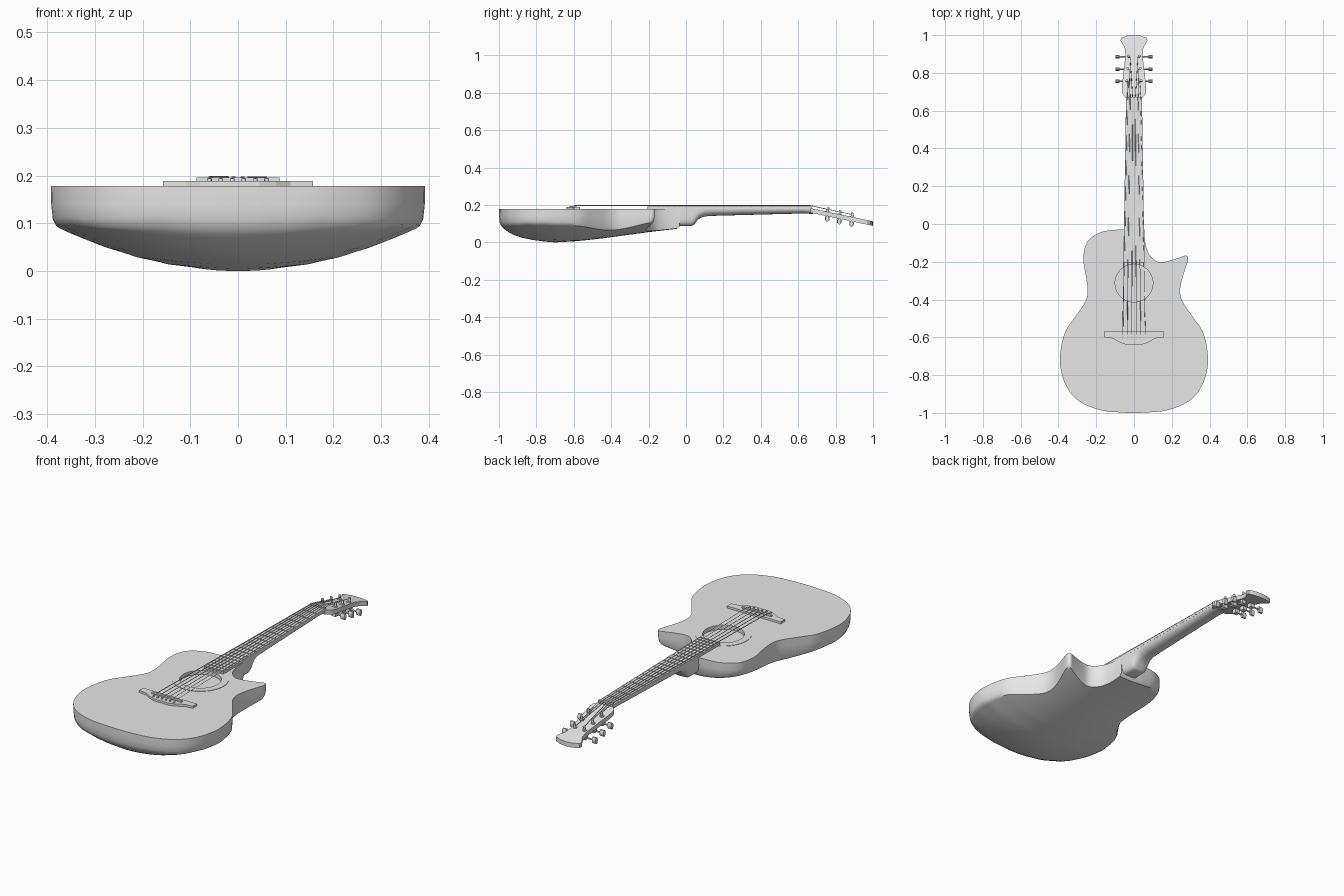
import bpy, bmesh, math
from mathutils import Vector

if "Cube" in bpy.data.objects:
    bpy.data.objects.remove(bpy.data.objects["Cube"], do_unlink=True)

grey = bpy.data.materials.new("plain_grey")
grey.use_nodes = True
grey.diffuse_color = (0.8, 0.8, 0.8, 1)
grey.node_tree.nodes["Principled BSDF"].inputs["Base Color"].default_value = (0.8, 0.8, 0.8, 1)


def smooth(ob, angle=35):
    bpy.ops.object.select_all(action='DESELECT')
    ob.select_set(True)
    bpy.context.view_layer.objects.active = ob
    bpy.ops.object.shade_smooth_by_angle(angle=math.radians(angle))


def finish(name, bm, shade=True):
    bmesh.ops.recalc_face_normals(bm, faces=bm.faces)
    me = bpy.data.meshes.new(name)
    bm.to_mesh(me)
    bm.free()
    me.materials.append(grey)
    ob = bpy.data.objects.new(name, me)
    bpy.context.collection.objects.link(ob)
    if shade:
        smooth(ob)
    return ob


def loft(name, rings, shade=True):
    """Skin a list of equal closed rings and cap both ends."""
    bm = bmesh.new()
    vs = [[bm.verts.new(p) for p in ring] for ring in rings]
    n = len(vs[0])
    for a, b in zip(vs, vs[1:]):
        for i in range(n):
            j = (i + 1) % n
            bm.faces.new((a[i], a[j], b[j], b[i]))
    bm.faces.new(vs[0])
    bm.faces.new(vs[-1])
    return finish(name, bm, shade)


def box(name, x0, x1, y0, y1, z0, z1):
    ring = [(x0, y0), (x1, y0), (x1, y1), (x0, y1)]
    return loft(name, [[(x, y, z) for x, y in ring] for z in (z0, z1)], False)


def rod(name, a, b, r, scale=(1, 1), sides=12):
    """Cylinder from a to b, optionally with an oval section."""
    a, b = Vector(a), Vector(b)
    q = (b - a).to_track_quat('Z', 'Y')
    ang = [2 * math.pi * i / sides for i in range(sides)]
    sec = [q @ Vector((r * scale[0] * math.cos(t), r * scale[1] * math.sin(t), 0)) for t in ang]
    return loft(name, [[p + v for v in sec] for p in (a, b)])


def spline(pts, steps=4):
    """Closed smooth curve through 2D points."""
    P, out, n = [Vector(p) for p in pts], [], len(pts)
    for i in range(n):
        p0, p1, p2, p3 = (P[(i + k) % n] for k in (-1, 0, 1, 2))
        for s in range(steps):
            t = s / steps
            out.append(0.5 * (2 * p1 + (p2 - p0) * t + (2 * p0 - 5 * p1 + 4 * p2 - p3) * t * t
                              + (3 * p1 - p0 - 3 * p2 + p3) * t ** 3))
    return out


def lerp_table(table, y):
    for (y0, z0), (y1, z1) in zip(table, table[1:]):
        if y <= y1:
            return z0 + (z1 - z0) * max(0, (y - y0) / (y1 - y0))
    return table[-1][1]


# --- Body: cutaway outline with a bowl-shaped back
TOP = 0.178
lower = [(0.257, -0.41), (0.31, -0.49), (0.362, -0.566), (0.387, -0.66), (0.39, -0.757),
         (0.357, -0.862), (0.288, -0.94), (0.18, -0.985), (0.08, -0.997)]
outline = [(-0.18, -0.045), (-0.1, -0.031), (-0.04, -0.03), (0.03, -0.03), (0.053, -0.03),
           (0.055, -0.036), (0.06, -0.1), (0.08, -0.16), (0.125, -0.2), (0.177, -0.197),
           (0.24, -0.178), (0.272, -0.167), (0.285, -0.175), (0.284, -0.2), (0.255, -0.29),
           (0.244, -0.355)]
outline += lower + [(0, -1.0)] + [(-x, y) for x, y in reversed(lower)]
outline += [(-0.246, -0.355), (-0.252, -0.29), (-0.268, -0.185), (-0.248, -0.095)]
outline = spline(outline)
spine = [(-1, 0.1), (-0.97, 0.07), (-0.94, 0.048), (-0.9, 0.03), (-0.8, 0.009), (-0.7, 0.0),
         (-0.58, 0.007), (-0.46, 0.02), (-0.2, 0.055), (-0.03, 0.075)]
centre = Vector((0, -0.6))


def body_ring(s, lift=None, z=None):
    ring = []
    for p in outline:
        x, y = centre + (p - centre) * s
        h = z if z is not None else min(0.125, lerp_table(spine, y) + 0.64 * x * x + lift)
        ring.append((x, y, h))
    return ring


rings = [body_ring(1, z=TOP), body_ring(0.998, z=0.14), body_ring(0.99, lift=0.012)]
rings += [body_ring(s, lift=0) for s in (0.97, 0.94, 0.9, 0.82, 0.7, 0.55, 0.4, 0.25, 0.12, 0.02)]
body = loft("body", rings, False)

# Sound hole cut into the top
hole = rod("sound_hole_cutter", (0, -0.313, TOP - 0.02), (0, -0.313, 0.3), 0.1, sides=48)
hole.hide_render = True
cut = body.modifiers.new("sound_hole", 'BOOLEAN')
cut.operation = 'DIFFERENCE'
cut.object = hole
bpy.ops.object.select_all(action='DESELECT')
body.select_set(True)
bpy.context.view_layer.objects.active = body
bpy.ops.object.modifier_apply(modifier=cut.name)
bpy.data.objects.remove(hole, do_unlink=True)
smooth(body, 40)

# Thin ring around the sound hole
bm = bmesh.new()
N = 48
loops = [[bm.verts.new((r * math.cos(2 * math.pi * i / N), -0.313 + r * math.sin(2 * math.pi * i / N), z))
          for i in range(N)] for r, z in ((0.1, TOP), (0.1, TOP + 0.002), (0.135, TOP + 0.002), (0.135, TOP))]
for k in range(4):
    a, b = loops[k], loops[(k + 1) % 4]
    for i in range(N):
        j = (i + 1) % N
        bm.faces.new((a[i], a[j], b[j], b[i]))
finish("rosette", bm)

# --- Bridge and saddle
half = [(0.157, -0.566), (0.157, -0.6), (0.11, -0.606), (0.08, -0.625), (0.045, -0.638)]
shape = half + [(-x, y) for x, y in reversed(half)]
loft("bridge", [[(x, y, z) for x, y in shape] for z in (TOP, 0.189)], False)
box("saddle", -0.087, 0.087, -0.598, -0.586, 0.187, 0.196)


# --- Neck with heel: U-shaped sections along y
def half_width(y):
    return 0.042 + (0.67 - y) * 0.016


neck = []
for y, bottom, power in [(-0.05, 0.088, 0.45), (0.03, 0.088, 0.45), (0.045, 0.095, 0.5), (0.058, 0.115, 0.6),
                         (0.075, 0.13, 0.75), (0.1, 0.139, 0.9), (0.14, 0.142, 0.9), (0.4, 0.149, 0.9),
                         (0.63, 0.155, 0.9), (0.68, 0.152, 0.8)]:
    w, top = half_width(y), 0.184 if y < 0.66 else 0.18
    ring = []
    for i in range(17):
        t = math.pi * i / 16
        c, s = math.cos(t), max(0, math.sin(t))
        ring.append((w * math.copysign(abs(c) ** power, c), y, top - (top - bottom) * s ** power))
    neck.append(ring)
loft("neck", neck)

# Fretboard, nut and frets
board = [(-half_width(-0.205), -0.205), (half_width(-0.205), -0.205),
         (half_width(0.665), 0.665), (-half_width(0.665), 0.665)]
loft("fretboard", [[(x, y, z) for x, y in board] for z in (TOP, 0.191)], False)
box("nut", -0.042, 0.042, 0.66, 0.672, 0.178, 0.196)
for n in range(1, 21):
    y = -0.592 + 1.257 * 2 ** (-n / 12)
    w = half_width(y)
    box(f"fret_{n}", -w, w, y - 0.002, y + 0.002, 0.19, 0.1935)


# --- Headstock: tilted plate with a flared end
def head_z(y):
    return 0.182 - 0.21 * (y - 0.67)


half = [(0.042, 0.665), (0.062, 0.69), (0.065, 0.72), (0.058, 0.78), (0.05, 0.85), (0.045, 0.9),
        (0.05, 0.935), (0.072, 0.972), (0.068, 0.985), (0.035, 0.997)]
shape = half + [(0, 1.0)] + [(-x, y) for x, y in reversed(half)]
loft("headstock", [[(x, y, head_z(y) - d) for x, y in shape] for d in (0, 0.024)])

# Tuners: post, gear case, shaft and oval button
for side, label in ((1, "left"), (-1, "right")):
    for k, y in enumerate((0.755, 0.82, 0.885)):
        z = head_z(y)
        x = side * (0.038 - 0.005 * k)
        tag = f"{label}_{k + 1}"
        rod("tuner_post_" + tag, (x, y, z - 0.03), (x, y + 0.005, z + 0.022), 0.0065)
        rod("tuner_washer_" + tag, (x, y, z - 0.002), (x, y, z + 0.004), 0.011)
        box("tuner_case_" + tag, x - 0.012, x + 0.012, y - 0.012, y + 0.012, z - 0.046, z - 0.022)
        rod("tuner_shaft_" + tag, (x, y, z - 0.037), (side * 0.08, y, z - 0.037), 0.004)
        rod("tuner_button_" + tag, (side * 0.076, y, z - 0.037), (side * 0.098, y, z - 0.037),
            0.016, (0.6, 1.1))

# --- Strings: bridge to saddle, nut, then the posts
for i in range(6):
    u = i / 2.5 - 1
    side = 1 if u > 0 else -1
    k = i if i < 3 else 5 - i
    y = (0.755, 0.82, 0.885)[k]
    x = side * (0.038 - 0.005 * k) - side * 0.007
    path = [(u * 0.06, -0.618, 0.189), (u * 0.06, -0.592, 0.197), (u * 0.035, 0.666, 0.197),
            (x, y, head_z(y) + 0.013)]
    cu = bpy.data.curves.new(f"string_{i + 1}", 'CURVE')
    cu.dimensions = '3D'
    cu.bevel_depth = 0.0021 - 0.0002 * i
    cu.bevel_resolution = 1
    sp = cu.splines.new('POLY')
    sp.points.add(len(path) - 1)
    for p, co in zip(sp.points, path):
        p.co = (*co, 1)
    cu.materials.append(grey)
    ob = bpy.data.objects.new(f"string_{i + 1}", cu)
    bpy.context.collection.objects.link(ob)
    # Bridge pin holding the string
    rod(f"bridge_pin_{i + 1}", (u * 0.06, -0.618, 0.186), (u * 0.06, -0.618, 0.194), 0.005)
